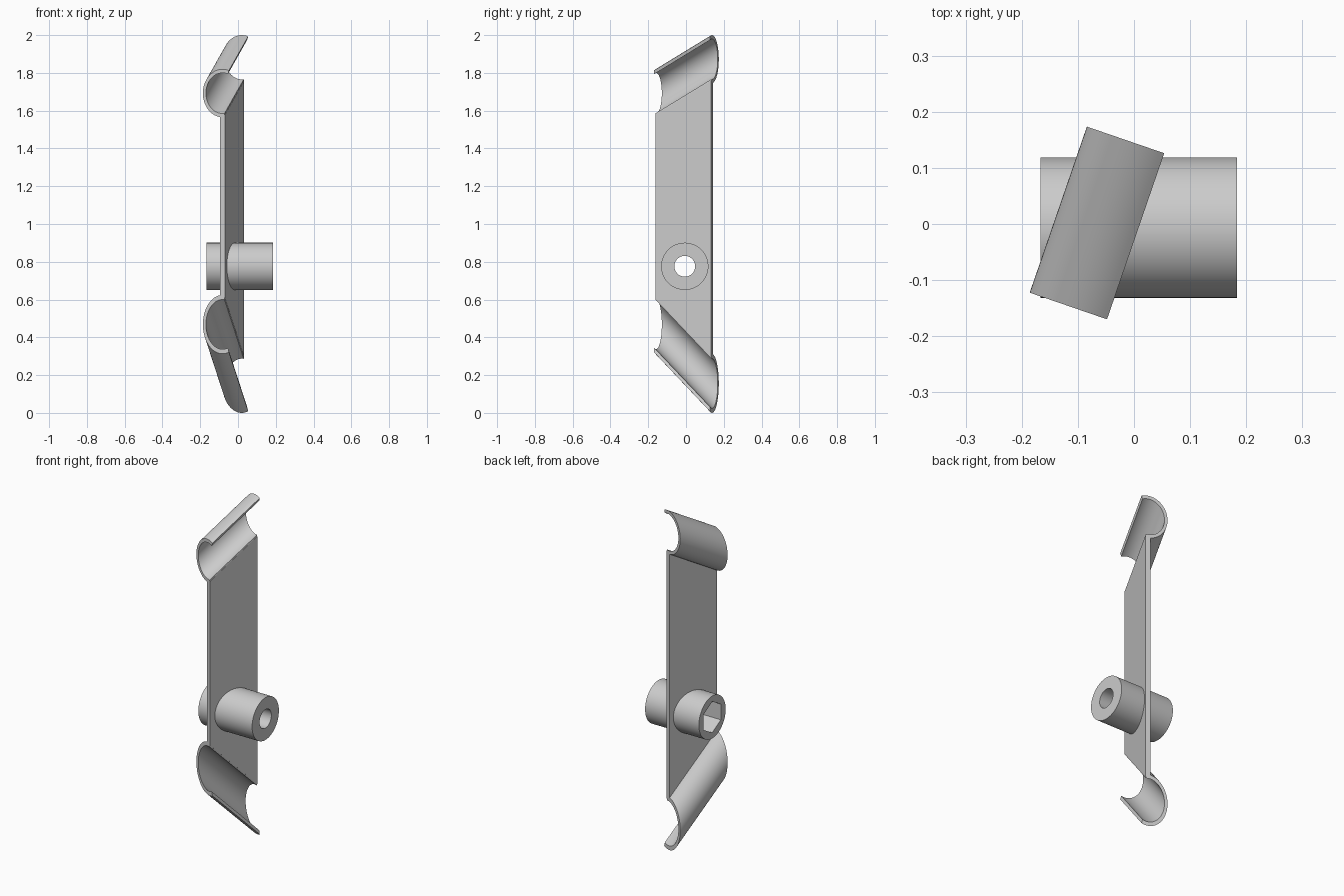
import bpy, bmesh
from math import radians, cos, sin, tan, asin, pi, tau
from mathutils import Vector

cube = bpy.data.objects.get("Cube")
if cube:
    bpy.data.objects.remove(cube, do_unlink=True)

grey = bpy.data.materials.new("light_grey")
grey.use_nodes = True
colour = (0.6, 0.6, 0.6, 1)
grey.diffuse_color = colour
grey.node_tree.nodes["Principled BSDF"].inputs["Base Color"].default_value = colour

# The plate and gutters are turned about z relative to the hub
TURN = radians(19)
ALONG = Vector((sin(TURN), cos(TURN), 0))
ACROSS = Vector((cos(TURN), -sin(TURN), 0))
MIDDLE = Vector((-0.065, 0.0015, 0))
HALF = 0.1565               # half depth of plate and gutters
FACES = (0.023, 0.049)      # plate faces, measured across
AXIS = 0.036                # gutter axis, measured across
RADIUS, WALL = 0.11, 0.017


def place(s, n, z):
    return MIDDLE + ALONG * s + ACROSS * n + Vector((0, 0, z))


def prism(name, start, end):
    """Closed solid between two matching rings of points."""
    bm = bmesh.new()
    a = [bm.verts.new(p) for p in start]
    b = [bm.verts.new(p) for p in end]
    bm.faces.new(a)
    bm.faces.new(b[::-1])
    for i in range(len(a)):
        j = (i + 1) % len(a)
        bm.faces.new((a[j], a[i], b[i], b[j]))
    bmesh.ops.recalc_face_normals(bm, faces=bm.faces)
    mesh = bpy.data.meshes.new(name)
    bm.to_mesh(mesh)
    bm.free()
    mesh.materials.append(grey)
    obj = bpy.data.objects.new(name, mesh)
    bpy.context.collection.objects.link(obj)
    return obj


def activate(obj):
    bpy.ops.object.select_all(action='DESELECT')
    obj.select_set(True)
    bpy.context.view_layer.objects.active = obj


def smooth(obj):
    activate(obj)
    bpy.ops.object.shade_smooth_by_angle(angle=radians(25))


def gutter(name, back_z, slope, up):
    """Open sloping tube with vertical end cuts; up is 1 for the top one."""
    stretch = 1 / cos(slope)
    rise = up * 2 * HALF * tan(slope)
    first = -asin((FACES[1] - AXIS) / RADIUS)
    last = pi + radians(19)
    steps = 40
    angles = [first + (last - first) * i / steps for i in range(steps + 1)]
    ring = [(RADIUS, t) for t in angles] + [(RADIUS - WALL, t) for t in reversed(angles)]

    def section(s, z):
        return [place(s, AXIS - r * sin(t), z - up * r * cos(t) * stretch) for r, t in ring]

    smooth(prism(name, section(-HALF, back_z - rise), section(HALF, back_z)))
    # height where the plate meets the middle of the wall, front and back
    meet = back_z - up * (RADIUS - WALL * 0.6) * stretch
    return meet - rise, meet


top = gutter("upper_gutter", 1.873, radians(30), 1)
low = gutter("lower_gutter", 0.1556, radians(45), -1)

# Flat plate with slanted top and bottom edges
outline = [(-HALF, low[0]), (HALF, low[1]), (HALF, top[1]), (-HALF, top[0])]
plate = prism("plate", *[[place(s, n, z) for s, z in outline] for n in FACES])


def rod(name, x0, x1, radius, sides):
    ring = [(radius * sin(tau * i / sides), radius * cos(tau * i / sides)) for i in range(sides)]
    return prism(name, *[[Vector((x, y - 0.0065, z + 0.776)) for y, z in ring] for x in (x0, x1)])


# Hub with a round bore and a hexagonal socket on its right end
hub = rod("hub", -0.167, 0.184, 0.125, 64)
cutters = [rod("bore_cutter", -0.3, 0.3, 0.055, 48),
           rod("socket_cutter", -0.3, 0.11, 0.092, 6)]
for part in (plate, hub):
    activate(part)
    for cutter in cutters:
        mod = part.modifiers.new("cut", 'BOOLEAN')
        mod.operation = 'DIFFERENCE'
        mod.solver = 'EXACT'
        mod.object = cutter
        bpy.ops.object.modifier_apply(modifier=mod.name)
for cutter in cutters:
    bpy.data.objects.remove(cutter, do_unlink=True)
smooth(hub)
